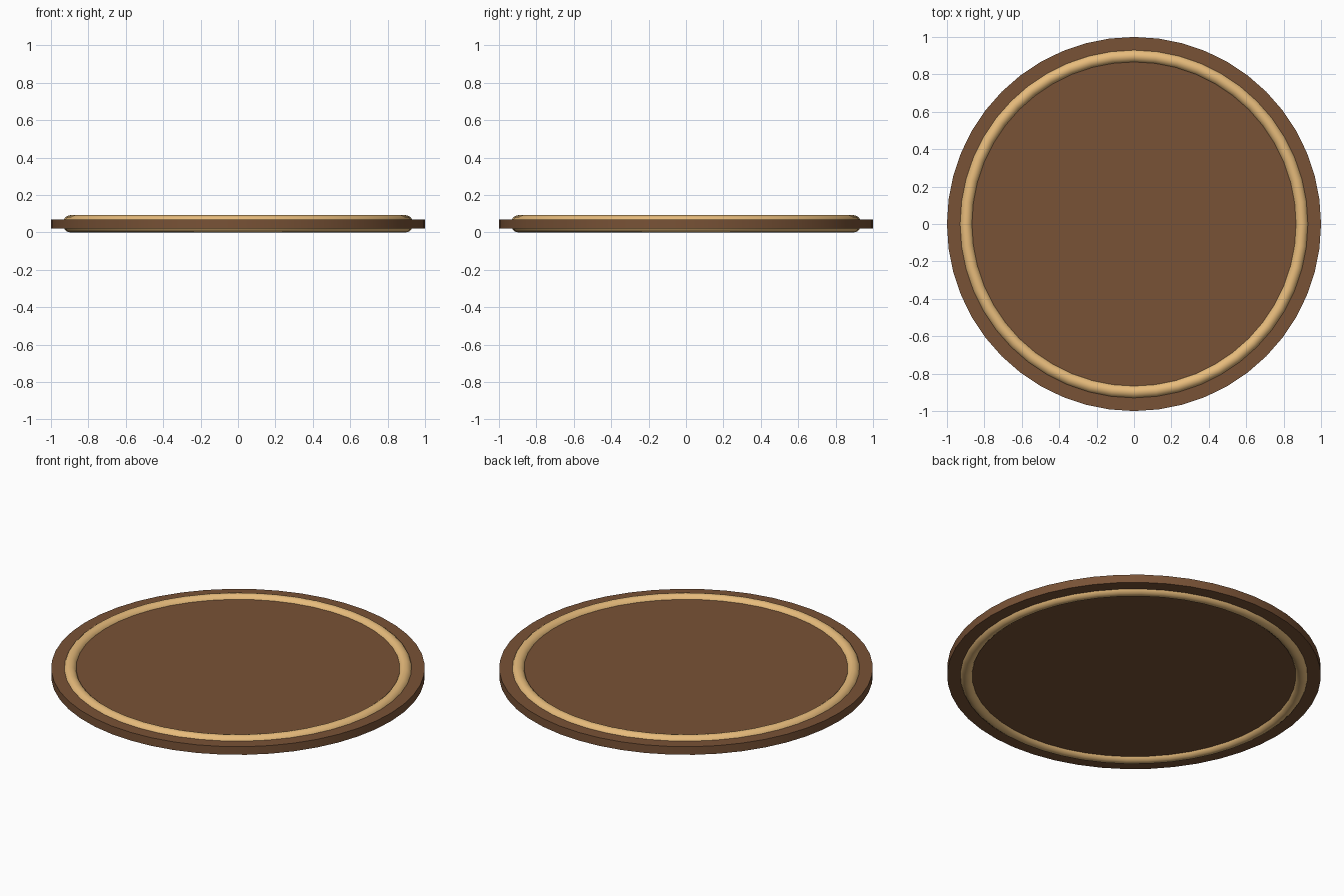
import bpy, math

if "Cube" in bpy.data.objects:
    bpy.data.objects.remove(bpy.data.objects["Cube"])

def material(name, rgb):
    m = bpy.data.materials.new(name)
    m.diffuse_color = (*rgb, 1)
    m.use_nodes = True
    m.node_tree.nodes["Principled BSDF"].inputs["Base Color"].default_value = m.diffuse_color
    return m

def finish(name, mat):
    ob = bpy.context.object
    ob.name = name
    ob.data.materials.append(mat)
    bpy.ops.object.shade_smooth_by_angle(angle=math.radians(35))
    return ob

MID = 0.046
wood = material("dark_wood", (0.19, 0.085, 0.037))
inlay = material("pale_trim", (0.80, 0.50, 0.20))

# Flat round board
bpy.ops.mesh.primitive_cylinder_add(vertices=48, radius=1, depth=0.048, location=(0, 0, MID))
finish("board", wood)

# Rounded trim ring standing proud on both faces
bpy.ops.mesh.primitive_torus_add(major_segments=48, minor_segments=16,
                                 major_radius=0.898, minor_radius=0.038, location=(0, 0, MID))
ring = bpy.context.object
ring.scale.z = 0.046 / 0.038
bpy.ops.object.transform_apply(location=False, rotation=False, scale=True)
finish("trim_ring", inlay)
